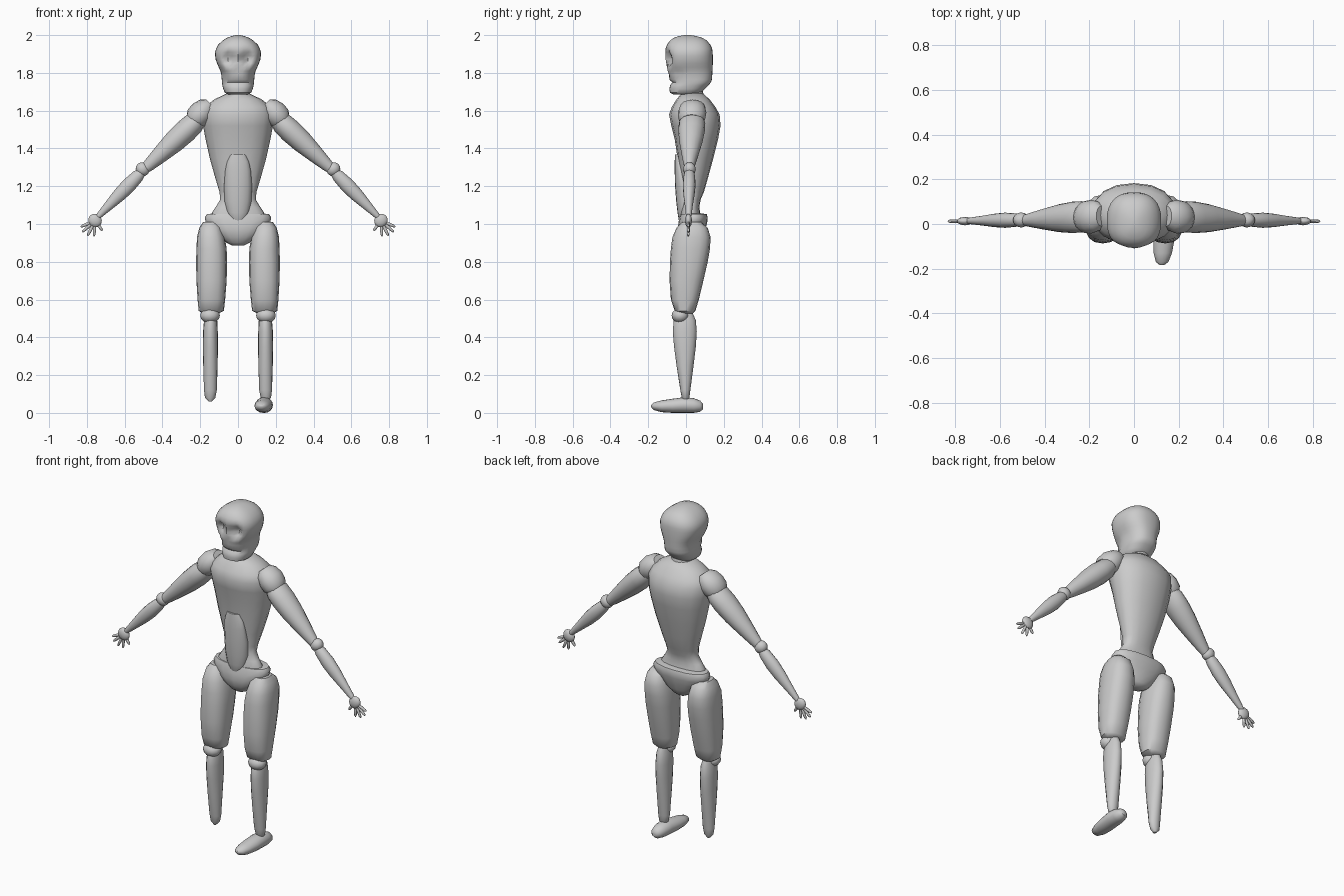
import bpy, bmesh, math
from mathutils import Vector


def finish(name, bm, angle=45):
    bmesh.ops.recalc_face_normals(bm, faces=bm.faces[:])
    for f in bm.faces:
        f.smooth = True
    for e in bm.edges:
        if len(e.link_faces) == 2 and e.calc_face_angle() > math.radians(angle):
            e.smooth = False
    me = bpy.data.meshes.new(name)
    bm.to_mesh(me)
    bm.free()
    ob = bpy.data.objects.new(name, me)
    bpy.context.collection.objects.link(ob)
    return ob


def loft(name, rings, sides=16, p=2.0, deform=None):
    """Skin rings of (centre, u, v); p sets how square the section is."""
    bm = bmesh.new()
    loops = []
    for c, u, v in rings:
        loop = []
        for i in range(sides):
            a = 2 * math.pi * i / sides
            ca, sa = math.cos(a), math.sin(a)
            x = math.copysign(abs(ca) ** (2 / p), ca)
            y = math.copysign(abs(sa) ** (2 / p), sa)
            co = c + u * x + v * y
            loop.append(bm.verts.new(deform(co) if deform else co))
        loops.append(loop)
    for a, b in zip(loops, loops[1:]):
        for i in range(sides):
            j = (i + 1) % sides
            bm.faces.new((a[i], a[j], b[j], b[i]))
    bm.faces.new(loops[0][::-1])
    bm.faces.new(loops[-1])
    return finish(name, bm)


def stack(name, levels, s=1, **kw):
    """Levels of (z, x0, x1, y0, y1), mirrored by s."""
    return loft(name, [(Vector((s * (x0 + x1) / 2, (y0 + y1) / 2, z)),
                        Vector(((x1 - x0) / 2, 0, 0)), Vector((0, (y1 - y0) / 2, 0)))
                       for z, x0, x1, y0, y1 in levels], **kw)


def body(name, levels, **kw):
    return stack(name, [(z, -w, w, y0, y1) for z, w, y0, y1 in levels], **kw)


def limb(name, a, b, stations, s=1, **kw):
    """Stations of (t, radius in the xz plane, radius in y) along a-b."""
    a, b = Vector((s * a[0], *a[1:])), Vector((s * b[0], *b[1:]))
    y = Vector((0, 1, 0))
    u = (b - a).cross(y).normalized()
    return loft(name, [(a.lerp(b, t), u * r, y * q) for t, r, q in stations], **kw)


def ball(name, c, r, seg=12, rot=0):
    n = 8
    u, w = Vector((math.cos(rot), 0, math.sin(rot))), Vector((-math.sin(rot), 0, math.cos(rot)))
    rings = []
    for k in range(n + 1):
        a = math.pi * (0.02 + 0.96 * k / n)
        q = math.sin(a)
        rings.append((Vector(c) - w * r[2] * math.cos(a), u * r[0] * q, Vector((0, r[1] * q, 0))))
    return loft(name, rings, sides=seg)


# Skull-like head with eye sockets, nose hollow and cheek hollows
def face(co):
    if co.y < 0.02:
        for x, z, sx, sz, d in ((0.048, 1.875, 0.026, 0.034, 0.045),
                                (0, 1.825, 0.014, 0.018, 0.02),
                                (0.085, 1.79, 0.02, 0.03, 0.02)):
            g = math.exp(-((abs(co.x) - x) / sx) ** 2 - ((co.z - z) / sz) ** 2)
            co.y += d * g * min(1, (0.02 - co.y) / 0.06)
    return co


body("head", [
    (1.685, 0.050, -0.065, 0.05), (1.695, 0.070, -0.085, 0.08), (1.715, 0.078, -0.088, 0.10),
    (1.735, 0.083, -0.084, 0.12), (1.75, 0.085, -0.072, 0.132), (1.765, 0.086, -0.088, 0.137),
    (1.79, 0.088, -0.09, 0.139), (1.81, 0.093, -0.100, 0.14), (1.83, 0.102, -0.107, 0.141),
    (1.85, 0.111, -0.108, 0.142), (1.87, 0.118, -0.109, 0.142), (1.89, 0.121, -0.110, 0.142),
    (1.91, 0.122, -0.110, 0.141), (1.93, 0.115, -0.108, 0.138), (1.95, 0.104, -0.100, 0.128),
    (1.97, 0.083, -0.086, 0.112), (1.985, 0.06, -0.066, 0.088), (1.995, 0.034, -0.036, 0.055),
    (2.0, 0.012, -0.01, 0.025)], sides=32, p=2.4, deform=face)

# Neck and trunk
body("neck", [(1.63, 0.065, -0.03, 0.10), (1.68, 0.062, -0.028, 0.095), (1.72, 0.056, -0.025, 0.085)])
body("torso", [
    (1.03, 0.142, -0.03, 0.08), (1.06, 0.138, -0.028, 0.075), (1.09, 0.118, -0.022, 0.07),
    (1.13, 0.094, -0.02, 0.078), (1.17, 0.098, -0.022, 0.095), (1.25, 0.122, -0.03, 0.118),
    (1.35, 0.150, -0.045, 0.145), (1.45, 0.172, -0.06, 0.17), (1.52, 0.185, -0.078, 0.183),
    (1.58, 0.190, -0.09, 0.178), (1.62, 0.175, -0.075, 0.155), (1.66, 0.125, -0.05, 0.125),
    (1.69, 0.062, -0.025, 0.09)], p=2.2)
body("abdomen", [
    (1.005, 0.02, -0.03, 0.0), (1.02, 0.042, -0.038, 0.02), (1.06, 0.06, -0.045, 0.03),
    (1.12, 0.071, -0.052, 0.035), (1.2, 0.074, -0.058, 0.03), (1.28, 0.068, -0.06, 0.0),
    (1.33, 0.058, -0.06, -0.01), (1.367, 0.04, -0.058, -0.02)])
body("pelvis", [
    (0.885, 0.03, 0.0, 0.06), (0.90, 0.06, -0.02, 0.075), (0.93, 0.10, -0.035, 0.09),
    (0.97, 0.14, -0.045, 0.102), (1.005, 0.17, -0.04, 0.112), (1.035, 0.176, -0.035, 0.115),
    (1.052, 0.165, -0.03, 0.11), (1.055, 0.14, -0.02, 0.09)], p=2.3)

for s, side in ((-1, "right"), (1, "left")):
    # Arm
    limb("shoulder_" + side, (0.155, 0.035, 1.63), (0.235, 0.03, 1.545),
         [(-0.1, 0.03, 0.045), (0.1, 0.053, 0.066), (0.45, 0.066, 0.075),
          (0.8, 0.064, 0.072), (1, 0.05, 0.058)], s)
    limb("upper_arm_" + side, (0.205, 0.034, 1.56), (0.5, 0.016, 1.285),
         [(0, 0.045, 0.055), (0.1, 0.058, 0.07), (0.25, 0.062, 0.07), (0.45, 0.058, 0.062),
          (0.7, 0.045, 0.045), (0.9, 0.033, 0.03), (1, 0.024, 0.022)], s)
    ball("elbow_" + side, (s * 0.505, 0.018, 1.29), (0.036, 0.034, 0.038), rot=s * -0.78)
    limb("forearm_" + side, (0.505, 0.018, 1.28), (0.745, 0.014, 1.035),
         [(0, 0.022, 0.022), (0.1, 0.033, 0.03), (0.3, 0.039, 0.034), (0.5, 0.036, 0.03),
          (0.75, 0.025, 0.021), (0.95, 0.016, 0.015), (1, 0.012, 0.012)], s)

    # Hand with fanned fingers
    ball("palm_" + side, (s * 0.757, 0.013, 1.018), (0.035, 0.019, 0.037), rot=s * -0.78)
    for i, (x, z) in enumerate(((0.718, 0.965), (0.762, 0.935), (0.796, 0.937),
                                (0.825, 0.957), (0.833, 0.985))):
        a = Vector((0.757, 0.013, 1.018)).lerp(Vector((x, 0.012, z)), 0.3)
        limb(f"finger_{side}_{i}", a, (x, 0.012, z),
             [(0, 0.007, 0.007), (0.4, 0.0085, 0.008), (0.85, 0.007, 0.007), (1, 0.003, 0.003)],
             s, sides=8)

    # Leg
    stack("thigh_" + side, [
        (0.525, 0.105, 0.185, -0.04, 0.035), (0.54, 0.075, 0.208, -0.06, 0.05),
        (0.6, 0.068, 0.214, -0.08, 0.068), (0.7, 0.06, 0.22, -0.087, 0.092),
        (0.8, 0.058, 0.222, -0.085, 0.115), (0.87, 0.06, 0.22, -0.08, 0.127),
        (0.93, 0.07, 0.217, -0.072, 0.13), (0.98, 0.085, 0.205, -0.05, 0.115),
        (1.01, 0.105, 0.185, -0.02, 0.08)], s, p=2.4)
    ball("knee_" + side, (s * 0.148, -0.03, 0.515), (0.052, 0.046, 0.04))
    stack("shin_" + side, [
        (0.06, 0.14, 0.155, -0.012, 0.008), (0.08, 0.12, 0.175, -0.022, 0.018),
        (0.12, 0.112, 0.18, -0.03, 0.023), (0.25, 0.108, 0.184, -0.05, 0.04),
        (0.35, 0.106, 0.186, -0.063, 0.052), (0.43, 0.107, 0.185, -0.07, 0.057),
        (0.49, 0.11, 0.18, -0.065, 0.052), (0.53, 0.12, 0.17, -0.045, 0.035)], s)

# Only the left foot exists: sections (y, centre x, half width, z0, z1)
loft("foot_left", [(Vector((x, y, (z0 + z1) / 2)), Vector((w, 0, 0)), Vector((0, 0, (z1 - z0) / 2)))
                   for y, x, w, z0, z1 in (
    (-0.184, 0.125, 0.01, 0.03, 0.042), (-0.17, 0.126, 0.028, 0.015, 0.055),
    (-0.13, 0.129, 0.041, 0.004, 0.066), (-0.07, 0.134, 0.047, 0, 0.075),
    (-0.01, 0.138, 0.047, 0, 0.083), (0.04, 0.141, 0.043, 0, 0.078),
    (0.075, 0.143, 0.032, 0.006, 0.065), (0.09, 0.144, 0.015, 0.02, 0.048))])
